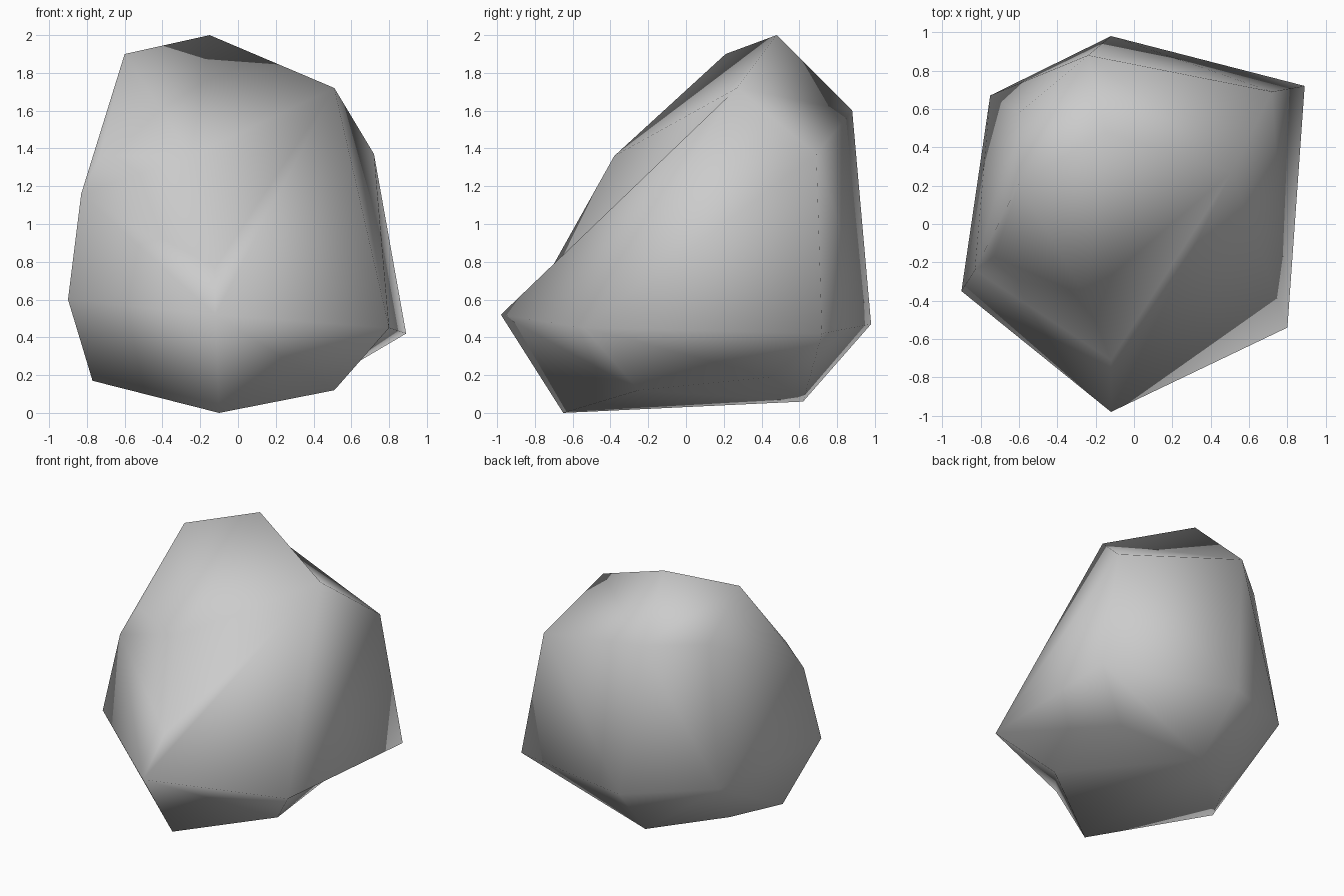
import bpy
import bmesh

cube = bpy.data.objects.get("Cube")
if cube:
    bpy.data.objects.remove(cube, do_unlink=True)

# Grey stone colour
stone = bpy.data.materials.new("stone grey")
stone.use_nodes = True
colour = (0.6, 0.6, 0.6, 1)
stone.diffuse_color = colour
stone.node_tree.nodes["Principled BSDF"].inputs["Base Color"].default_value = colour

bm = bmesh.new()


def ring(*points):
    return [bm.verts.new(p) for p in points]


def tri(a, b, c):
    face = bm.faces.new((a, b, c))
    face.smooth = True


def quad(a, b, c, d, hollow=False):
    """Two triangles folded outward, or inward when hollow."""
    normal = (b.co - a.co).cross(d.co - a.co)
    if ((c.co - a.co).dot(normal) > 0) != hollow:
        tri(a, b, c)
        tri(a, c, d)
    else:
        tri(a, b, d)
        tri(b, c, d)


def bridge(lower, upper, hollows=()):
    for i in range(len(lower)):
        j = (i + 1) % len(lower)
        quad(lower[i], lower[j], upper[j], upper[i], i in hollows)


# Six-sided rings, each running from the front towards +x
base = ring((-.10, -.65, 0), (.51, -.25, .12), (.50, .45, .19),
            (-.09, .62, .06), (-.57, .28, .15), (-.77, -.07, .17))
belly = ring((-.12, -.98, .52), (.80, -.54, .45), (.89, .72, .42),
             (-.12, .98, .47), (-.75, .67, .56), (-.90, -.35, .60))
shoulder = ring((-.12, -.71, .77), (.51, .27, 1.72), (.72, .69, 1.37),
                (-.24, .88, 1.60), (-.60, .58, 1.59), (-.83, -.24, 1.16))
brow, cheek, peak, side_peak = ring((-.25, -.38, 1.36), (-.73, -.17, 1.36),
                                    (-.15, .48, 2), (-.60, .21, 1.90))

bridge(base, belly, hollows=(0, 1))
bridge(belly, shoulder)

# Underside
quad(base[0], base[5], base[4], base[3])
quad(base[0], base[3], base[2], base[1])

# Sloping crown
front, right, back_right, back, back_left, left = shoulder
quad(front, right, peak, brow)
quad(right, back_right, back, peak, hollow=True)
quad(back, back_left, side_peak, peak)
quad(back_left, left, cheek, side_peak)
quad(left, front, brow, cheek)
quad(cheek, brow, peak, side_peak)

bmesh.ops.recalc_face_normals(bm, faces=bm.faces)
mesh = bpy.data.meshes.new("boulder")
bm.to_mesh(mesh)
bm.free()
mesh.materials.append(stone)
boulder = bpy.data.objects.new("boulder", mesh)
bpy.context.collection.objects.link(boulder)
